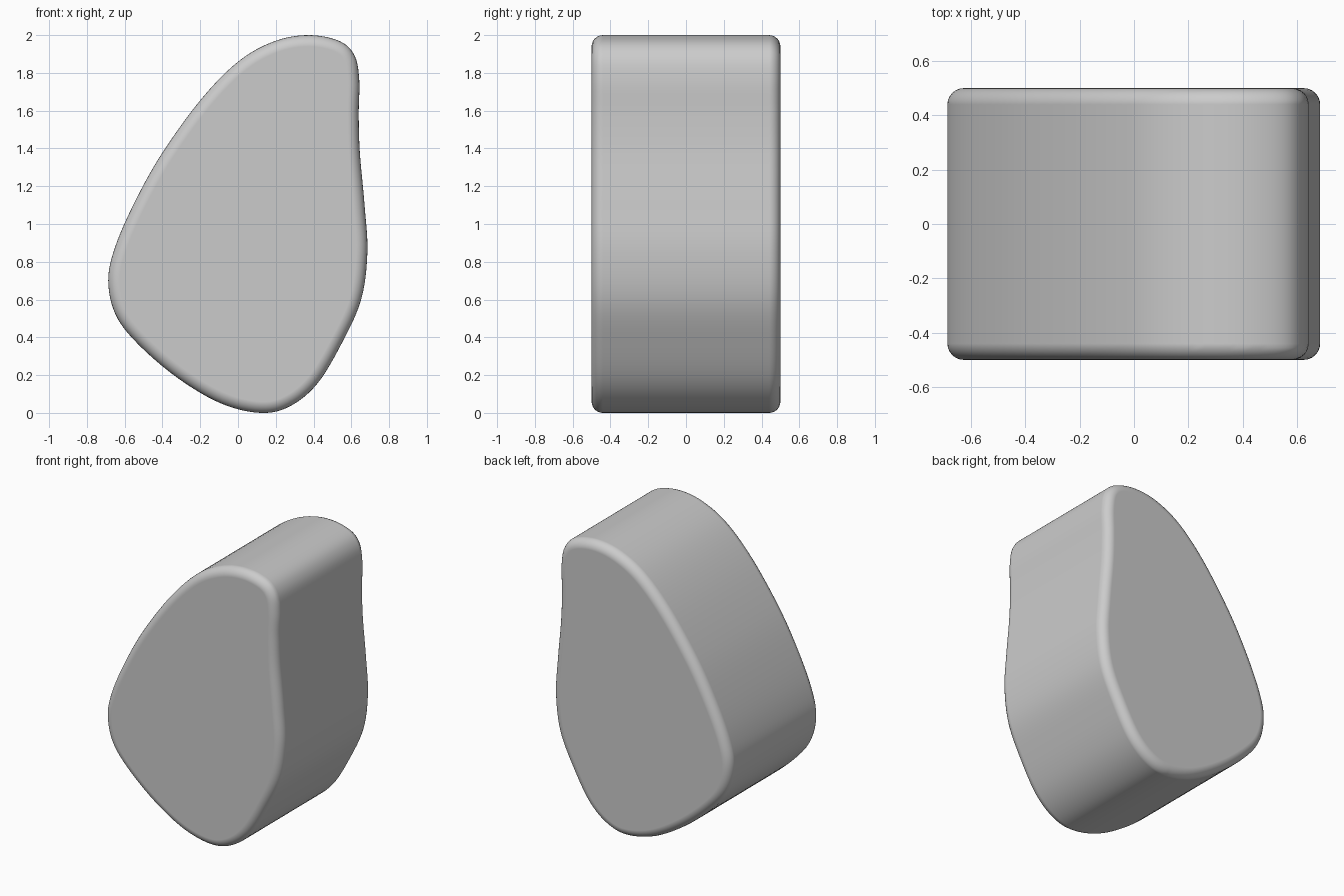
import bpy, bmesh
from mathutils import Vector

if "Cube" in bpy.data.objects:
    bpy.data.objects.remove(bpy.data.objects["Cube"])

HALF_DEPTH = 0.5
STEPS = 6

# Outline of the pebble-like hold, seen from the front (x, z)
OUTLINE = [(0.12, 0.0), (0.275, 0.035), (0.42, 0.155), (0.55, 0.37), (0.652, 0.6),
           (0.685, 0.85), (0.67, 1.1), (0.645, 1.38), (0.639, 1.58), (0.642, 1.76),
           (0.618, 1.89), (0.54, 1.967), (0.38, 2.0), (0.2, 1.97), (0.01, 1.867),
           (-0.19, 1.667), (-0.4, 1.378), (-0.545, 1.12), (-0.65, 0.88), (-0.687, 0.7),
           (-0.648, 0.52), (-0.53, 0.365), (-0.32, 0.185), (-0.09, 0.05)]


def smooth_loop(points, steps):
    """Closed Catmull-Rom spline through the points."""
    p = [Vector(q) for q in points]
    n = len(p)
    out = []
    for i in range(n):
        a, b, c, d = p[i - 1], p[i], p[(i + 1) % n], p[(i + 2) % n]
        for s in range(steps):
            t = s / steps
            out.append(0.5 * (2 * b + (c - a) * t + (2 * a - 5 * b + 4 * c - d) * t * t
                              + (3 * b - a - 3 * c + d) * t ** 3))
    return out


# Extrude the outline front to back
bm = bmesh.new()
loop = smooth_loop(OUTLINE, STEPS)
front = bm.faces.new([bm.verts.new((q.x, -HALF_DEPTH, q.y)) for q in loop])
ext = bmesh.ops.extrude_face_region(bm, geom=[front], use_keep_orig=True)
bmesh.ops.translate(bm, vec=(0, 2 * HALF_DEPTH, 0),
                    verts=[g for g in ext["geom"] if isinstance(g, bmesh.types.BMVert)])
bmesh.ops.recalc_face_normals(bm, faces=bm.faces[:])
mesh = bpy.data.meshes.new("rounded_block")
bm.to_mesh(mesh)
bm.free()
block = bpy.data.objects.new("rounded_block", mesh)
bpy.context.collection.objects.link(block)

# Smooth shading with rounded front and back rims
mesh.shade_smooth()
bev = block.modifiers.new("rim", 'BEVEL')
bev.width = 0.06
bev.segments = 6
bev.limit_method = 'ANGLE'
bev.angle_limit = 0.8
bev.use_clamp_overlap = False
bev.harden_normals = True
